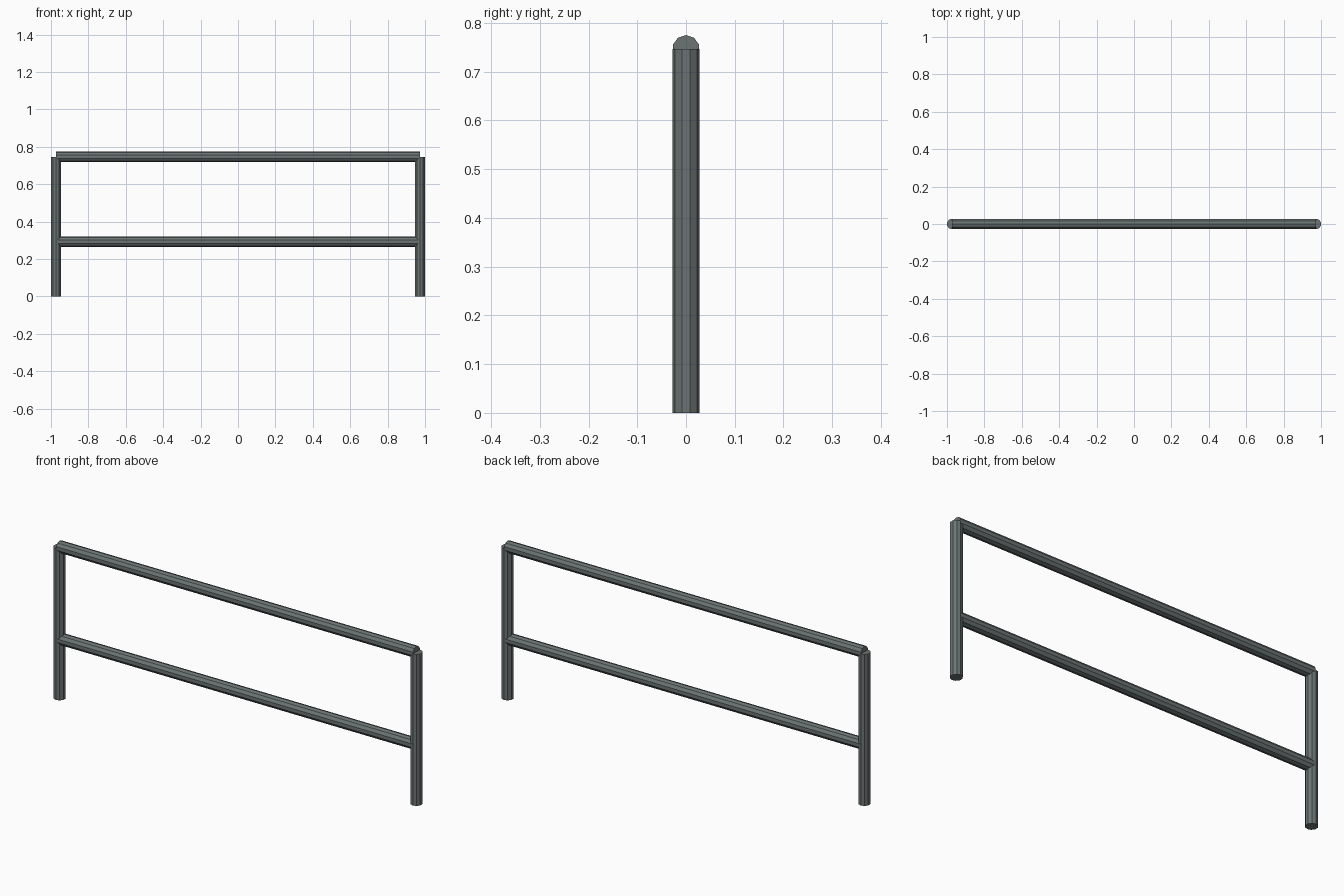
import bpy
from math import pi
from mathutils import Matrix

if "Cube" in bpy.data.objects:
    bpy.data.objects.remove(bpy.data.objects["Cube"])

RADIUS = 0.028
POST_X = 0.973
POST_TOP = 0.747
RAIL_Z = {"lower_rail": 0.293, "top_rail": POST_TOP}

steel = bpy.data.materials.new("dark grey steel")
steel.diffuse_color = (0.15, 0.175, 0.175, 1)
steel.use_nodes = True
steel.node_tree.nodes["Principled BSDF"].inputs["Base Color"].default_value = steel.diffuse_color


def tube(name, length, matrix):
    """Ten-sided capped tube, flat shaded, placed by a matrix."""
    bpy.ops.mesh.primitive_cylinder_add(vertices=10, radius=RADIUS, depth=length)
    obj = bpy.context.object
    obj.name = name
    obj.data.transform(matrix)
    obj.data.materials.append(steel)


# Upright posts, with a tube corner facing front and back
for side, x in (("left", -POST_X), ("right", POST_X)):
    tube(side + "_post", POST_TOP, Matrix.Translation((x, 0, POST_TOP / 2)))

# Horizontal rails between post centres, with a tube corner facing up
lay_down = Matrix.Rotation(pi / 2, 4, "X") @ Matrix.Rotation(pi / 2, 4, "Y")
for name, z in RAIL_Z.items():
    turn = Matrix.Rotation(pi / 2, 4, "Z") @ Matrix.Rotation(pi / 2, 4, "X")
    tube(name, 2 * POST_X, Matrix.Translation((0, 0, z)) @ turn)
